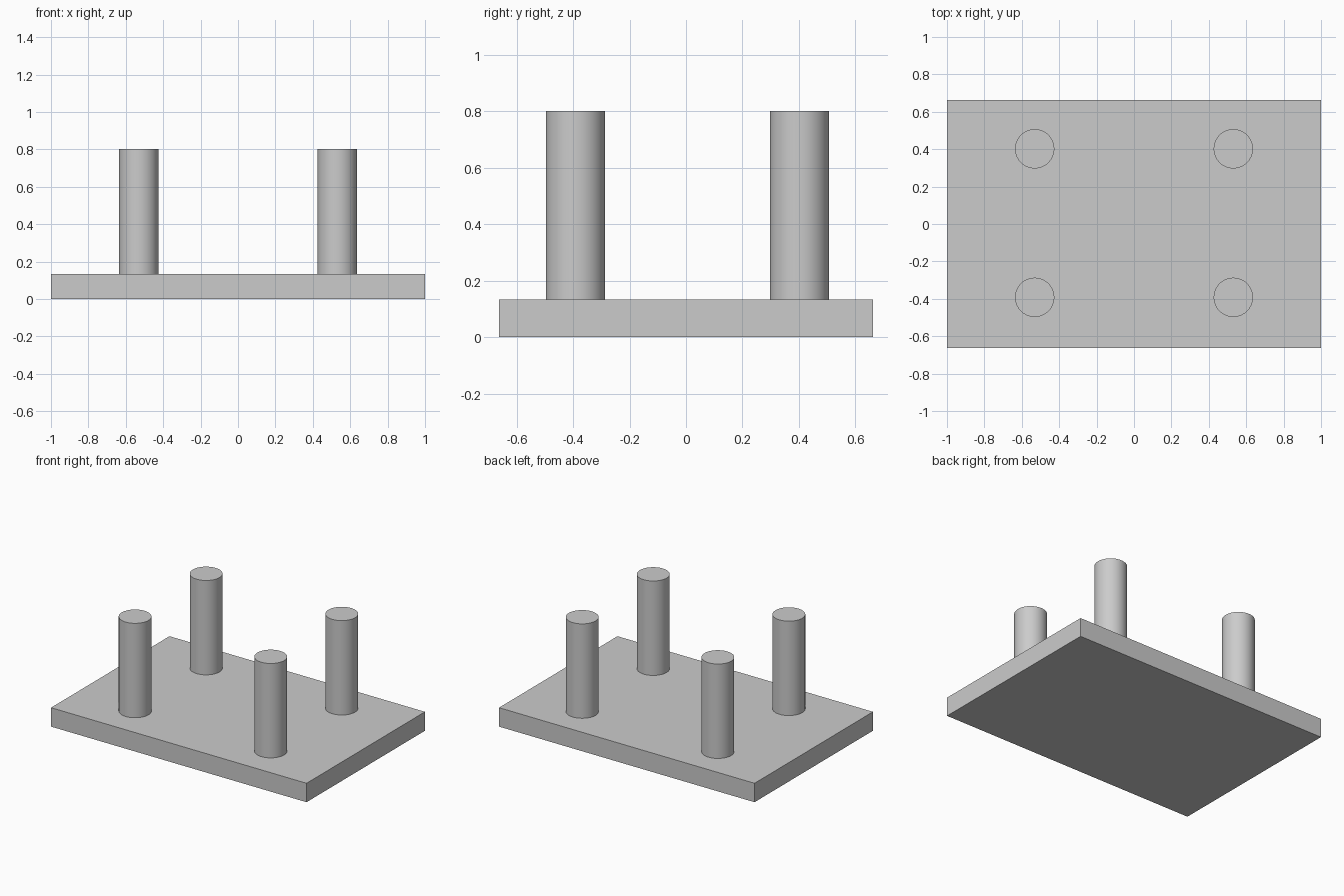
import bpy
import math

cube = bpy.data.objects.get("Cube")
if cube:
    bpy.data.objects.remove(cube, do_unlink=True)

# Single grey material
GREY = (0.6, 0.6, 0.6, 1.0)
grey = bpy.data.materials.new("light_grey")
grey.use_nodes = True
grey.diffuse_color = GREY
grey.node_tree.nodes["Principled BSDF"].inputs["Base Color"].default_value = GREY

WIDTH, DEPTH, THICKNESS = 2.0, 1.324, 0.134
POST_RADIUS, POST_TOP = 0.105, 0.802


def finish(name):
    obj = bpy.context.object
    obj.name = name
    obj.data.materials.append(grey)
    return obj


# Base plate
bpy.ops.mesh.primitive_cube_add(size=1, location=(0, 0, THICKNESS / 2))
plate = finish("base_plate")
plate.scale = (WIDTH, DEPTH, THICKNESS)
bpy.ops.object.transform_apply(location=False, rotation=False, scale=True)

# Four upright posts standing on the plate
for row, y in (("front", -0.392), ("back", 0.402)):
    for side, x in (("right", -0.531), ("left", 0.531)):
        bpy.ops.mesh.primitive_cylinder_add(
            vertices=64, radius=POST_RADIUS, depth=POST_TOP - THICKNESS,
            location=(x, y, (POST_TOP + THICKNESS) / 2))
        finish(f"{row}_{side}_post")
        bpy.ops.object.shade_smooth_by_angle(angle=math.radians(30))
